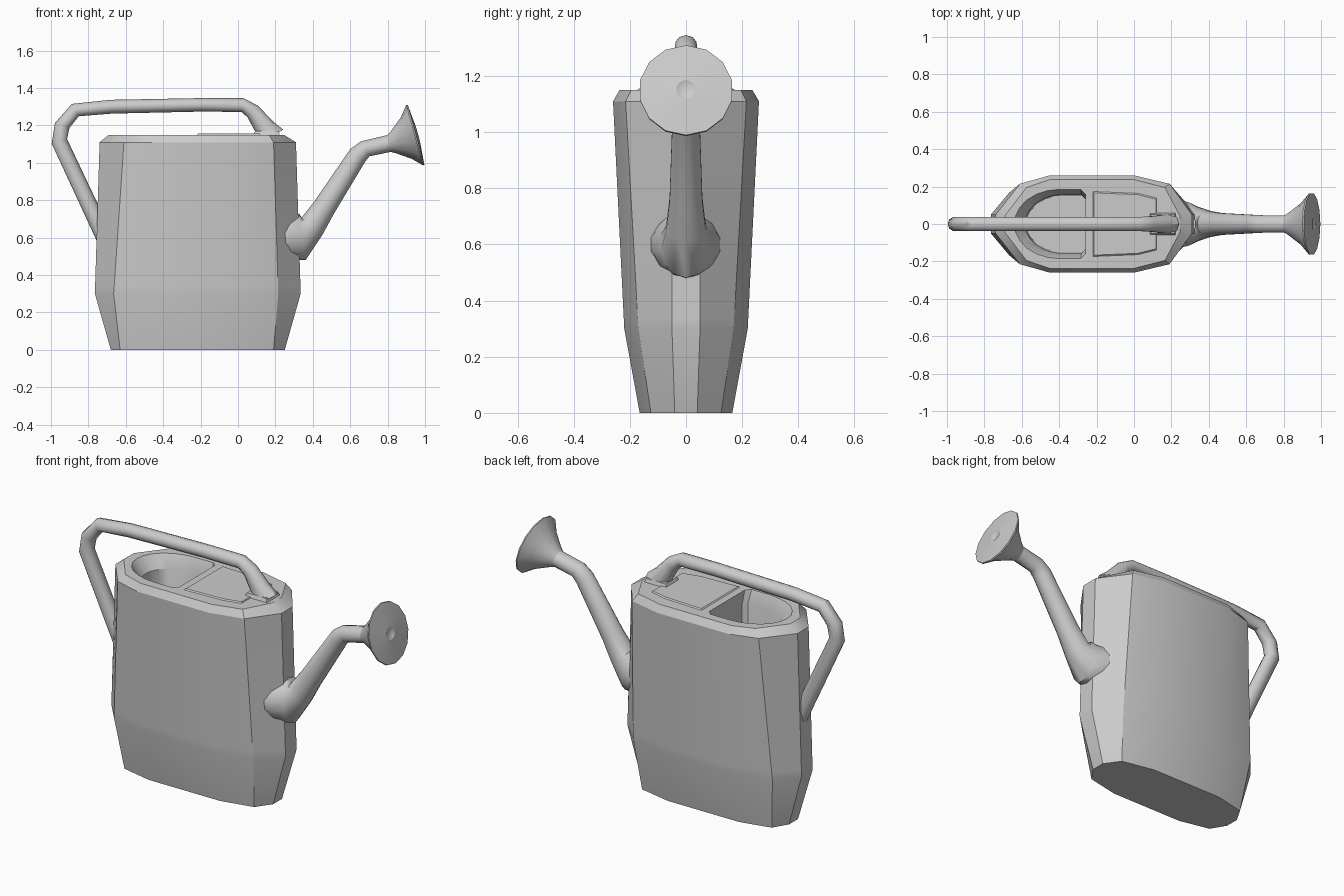
import bpy, bmesh, math
from mathutils import Vector

if "Cube" in bpy.data.objects:
    bpy.data.objects.remove(bpy.data.objects["Cube"])

GREY = (0.6, 0.6, 0.6, 1)
mat = bpy.data.materials.new("light grey")
mat.use_nodes = True
mat.diffuse_color = GREY
mat.node_tree.nodes["Principled BSDF"].inputs["Base Color"].default_value = GREY


def finish(bm, name, angle=30):
    bmesh.ops.recalc_face_normals(bm, faces=bm.faces)
    mesh = bpy.data.meshes.new(name)
    bm.to_mesh(mesh)
    bm.free()
    mesh.materials.append(mat)
    ob = bpy.data.objects.new(name, mesh)
    bpy.context.collection.objects.link(ob)
    bpy.ops.object.select_all(action='DESELECT')
    bpy.context.view_layer.objects.active = ob
    ob.select_set(True)
    bpy.ops.object.shade_smooth_by_angle(angle=math.radians(angle))
    return ob


def loft(bm, rings):
    """Join rings of points with quads; return the vertex rings."""
    loops = [[bm.verts.new(p) for p in ring] for ring in rings]
    for a, b in zip(loops, loops[1:]):
        for i in range(len(a)):
            j = (i + 1) % len(a)
            bm.faces.new((a[i], a[j], b[j], b[i]))
    return loops


def tilted_ring(x, z, tilt, ry, rn, sides):
    """Ellipse in the plane whose normal leans up by tilt degrees from +x."""
    t = math.radians(tilt)
    up = Vector((-math.sin(t), 0, math.cos(t)))
    side = Vector((0, 1, 0))
    angles = [math.tau * i / sides for i in range(sides)]
    return [Vector((x, 0, z)) + side * ry * math.sin(a) + up * rn * math.cos(a) for a in angles]


def tube(name, stations, sides, angle=40):
    bm = bmesh.new()
    loops = loft(bm, [tilted_ring(*s, sides) for s in stations])
    bm.faces.new(loops[0])
    bm.faces.new(loops[-1])
    return finish(bm, name, angle)


# Faceted body with a chamfered rim
def outline(z, tip_l, corner_l, corner_r, tip_r, y_corner, y_side, y_tip):
    half = [(tip_r, y_tip), (corner_r, y_corner), (0, y_side),
            (-0.45, y_side), (corner_l, y_corner), (tip_l, y_tip)]
    return [(x, y, z) for x, y in half] + [(x, -y, z) for x, y in reversed(half)]


bm = bmesh.new()
shell = loft(bm, [
    outline(0, -0.68, -0.63, 0.19, 0.25, 0.125, 0.165, 0.04),
    outline(0.3, -0.765, -0.665, 0.215, 0.335, 0.17, 0.22, 0.05),
    outline(0.34, -0.764, -0.662, 0.214, 0.334, 0.172, 0.222, 0.05),
    outline(1.11, -0.74, -0.61, 0.19, 0.31, 0.215, 0.26, 0.05),
    outline(1.15, -0.69, -0.575, 0.165, 0.245, 0.195, 0.237, 0.045)])
bm.faces.new(shell[0])

# D-shaped filling opening with a sloping lip and a deep well
arc = [math.radians(90 + 15 * i) for i in range(13)]
opening = [(-0.4 + 0.24 * math.cos(a), 0.185 * math.sin(a)) for a in arc]
opening += [(-0.285, -0.185), (-0.26, -0.16), (-0.26, 0.16), (-0.285, 0.185)]


def well_ring(z, s):
    return [(-0.26 + (x + 0.26) * s, y * s, z) for x, y in opening]


well = loft(bm, [well_ring(1.15, 1), well_ring(1.08, 0.85), well_ring(0.05, 0.83)])
bm.faces.new(well[-1])


def loop_edges(loop):
    return [bm.edges.get((loop[i - 1], loop[i])) for i in range(len(loop))]


bmesh.ops.triangle_fill(bm, edges=loop_edges(shell[-1]) + loop_edges(well[0]), use_beauty=True)
finish(bm, "body")

# Slightly raised lid panel beside the opening
bm = bmesh.new()
panel = [(-0.22, 0.175), (0.02, 0.165), (0.12, 0.14)]
panel += [(x, -y) for x, y in reversed(panel)]
loops = loft(bm, [[(x, y, 1.149) for x, y in panel],
                  [(x * 0.97, y * 0.95, 1.156) for x, y in panel]])
bm.faces.new(loops[-1])
finish(bm, "lid_panel")

# Handle: x, z, tilt, half width, half thickness
tube("handle", [
    (-0.70, 0.57, 117, 0.04, 0.045),
    (-0.955, 1.115, 107, 0.04, 0.043),
    (-0.94, 1.2, 72, 0.04, 0.041),
    (-0.87, 1.282, 30, 0.04, 0.038),
    (-0.68, 1.3, 5, 0.04, 0.037),
    (-0.2, 1.31, 1, 0.04, 0.036),
    (0.025, 1.309, -8, 0.04, 0.037),
    (0.08, 1.273, -42, 0.042, 0.042),
    (0.145, 1.185, -52, 0.05, 0.056),
    (0.18, 1.135, -55, 0.058, 0.075)], 10)

# Flange where the handle meets the lid
bm = bmesh.new()
foot = [(0.08, -0.06), (0.225, -0.06), (0.225, 0.06), (0.08, 0.06)]
loops = loft(bm, [[(x, y, 1.145) for x, y in foot],
                  [(0.16 + (x - 0.16) * 0.85, y * 0.85, 1.17) for x, y in foot]])
bm.faces.new(loops[-1])
finish(bm, "handle_foot")

# Spout with a flared base
tube("spout", [
    (0.24, 0.60, 0, 0.13, 0.11),
    (0.29, 0.60, 0, 0.12, 0.12),
    (0.345, 0.605, 8, 0.092, 0.125),
    (0.395, 0.66, 52, 0.072, 0.072),
    (0.46, 0.76, 56, 0.06, 0.062),
    (0.64, 1.04, 50, 0.05, 0.052),
    (0.68, 1.075, 30, 0.048, 0.046),
    (0.815, 1.105, 12, 0.047, 0.046)], 14)

# Sprinkler rose with a shallow domed face
tube("rose", [
    (0.805, 1.103, 12, 0.046, 0.045),
    (0.83, 1.11, 13, 0.062, 0.06),
    (0.90, 1.132, 15, 0.115, 0.115),
    (0.945, 1.148, 15.5, 0.168, 0.168),
    (0.952, 1.15, 15.5, 0.168, 0.166),
    (0.963, 1.152, 15.5, 0.035, 0.035),
    (0.956, 1.15, 15.5, 0.02, 0.02)], 14, 30)
